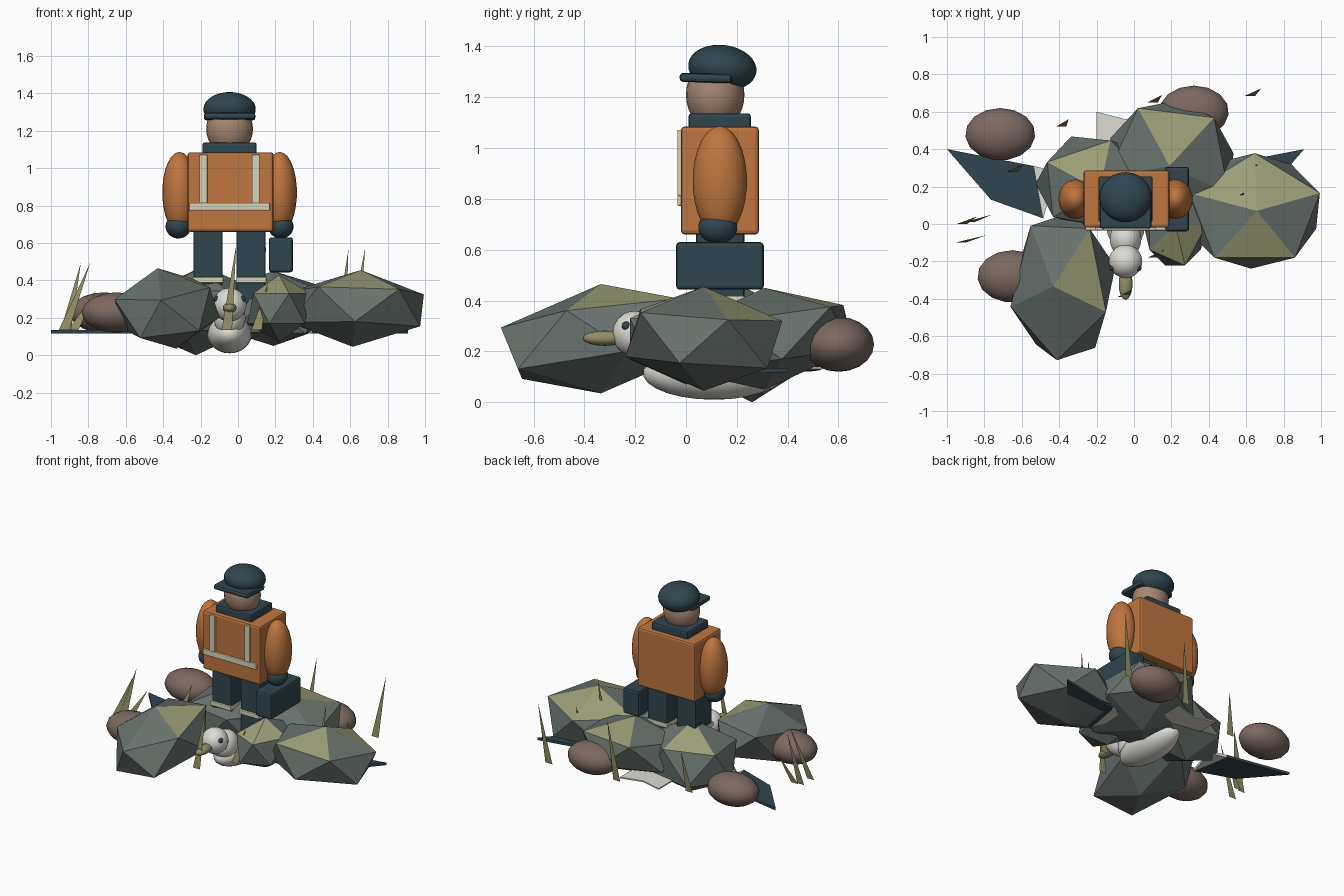
import bpy, bmesh, math
from mathutils import Matrix, Vector

cube = bpy.data.objects.get("Cube")
if cube:
    bpy.data.objects.remove(cube)


def material(name, r, g, b):
    m = bpy.data.materials.new(name)
    m.use_nodes = True
    m.diffuse_color = (r, g, b, 1)
    m.node_tree.nodes["Principled BSDF"].inputs["Base Color"].default_value = (r, g, b, 1)
    return m


orange = material("orange jacket", .52, .18, .05)
navy = material("dark navy", .03, .06, .078)
cream = material("cream reflective", .68, .65, .47)
skin = material("skin", .37, .24, .17)
brown = material("brown pebble", .2, .14, .12)
stone = material("grey stone", .14, .17, .155)
lichen = material("lichen green", .33, .34, .18)
white = material("bird white", .72, .71, .66)
straw = material("dry straw", .29, .28, .13)

CX = -.045  # centre line of the figure and the bird


def finish(name, bm, *mats):
    bmesh.ops.recalc_face_normals(bm, faces=bm.faces[:])
    mesh = bpy.data.meshes.new(name)
    bm.to_mesh(mesh)
    bm.free()
    for m in mats:
        mesh.materials.append(m)
    ob = bpy.data.objects.new(name, mesh)
    bpy.context.collection.objects.link(ob)
    return ob


def ball(name, mat, centre, radii, tilt=0, segs=20):
    bm = bmesh.new()
    bmesh.ops.create_uvsphere(bm, u_segments=segs, v_segments=segs * 2 // 3, radius=1)
    bm.transform(Matrix.Translation(centre) @ Matrix.Rotation(tilt, 4, 'X')
                 @ Matrix.Diagonal((*radii, 1)))
    for f in bm.faces:
        f.smooth = True
    return finish(name, bm, mat)


def box(name, mat, xs, ys, zs, bevel=.012, tilt=0):
    spans = (xs, ys, zs)
    bm = bmesh.new()
    bmesh.ops.create_cube(bm, size=1)
    bm.transform(Matrix.Diagonal((*[b - a for a, b in spans], 1)))
    bmesh.ops.bevel(bm, geom=bm.edges[:], offset=bevel, segments=2, affect='EDGES', profile=.5)
    bm.transform(Matrix.Translation([(a + b) / 2 for a, b in spans])
                 @ Matrix.Rotation(tilt, 4, 'X'))
    return finish(name, bm, mat)


def plate(name, mat, outline, z, side=1, thick=.018):
    bm = bmesh.new()
    f = bm.faces.new([bm.verts.new((CX + side * x, y, z)) for x, y in outline])
    up = bmesh.ops.extrude_face_region(bm, geom=[f])["geom"]
    bmesh.ops.translate(bm, vec=(0, 0, thick),
                        verts=[v for v in up if isinstance(v, bmesh.types.BMVert)])
    return finish(name, bm, mat)


def rock(name, centre, radii, turn, mossy, lean=(0, 0), slope=(0, 0)):
    """Faceted boulder; chosen sectors of the top cap carry lichen."""
    bm = bmesh.new()
    bmesh.ops.create_icosphere(bm, subdivisions=1, radius=1)
    for f in bm.faces:
        c = f.calc_center_median()
        sector = int(math.degrees(math.atan2(c.y, c.x)) % 360 // 72)
        f.material_index = int(c.z > .5 and sector in mossy)
    bm.transform(Matrix.Diagonal((*radii, 1)) @ Matrix.Rotation(math.radians(turn), 4, 'Z'))
    # Lean the peak sideways and slope the rim
    for v in bm.verts:
        x, y, z = v.co
        t = z / radii[2]
        v.co = Vector(centre) + Vector((x + lean[0] * t, y + lean[1] * t,
                                        z + slope[0] * x + slope[1] * y))
    return finish(name, bm, stone, lichen)


# Boulders
rock("rock_front_right", (-.38, -.335, .25), (.3, .44, .215), -20, {0}, (-.05, 0), (.13, .13))
rock("rock_left", (.635, .07, .25), (.41, .345, .205), 18, {0, 1, 3}, (.022, 0), (-.03, -.07))
rock("rock_back", (.19, .31, .25), (.39, .395, .2), 47, {0}, slope=(0, .14))
rock("rock_middle", (-.205, .22, .238), (.35, .28, .238), 5, {1}, (.02, -.04))
rock("rock_front_small", (.22, 0, .25), (.19, .26, .18), 0, {3, 4})

# Pebbles
for i, (x, y) in enumerate([(-.715, .48), (-.65, -.28), (.32, .6)]):
    ball(f"pebble_{i + 1}", brown, (x, y, .228), (.187, .14, .108), segs=15)

# Torso, collar, head and cap
box("jacket", orange, (-.27, .19), (-.02, .287), (.66, 1.085), .015)
box("collar", navy, (-.19, .1), (.01, .255), (1.07, 1.137))
ball("head", skin, (CX, .115, 1.21), (.125, .115, .14), segs=24)
ball("cap", navy, (CX, .143, 1.316), (.14, .135, .09), -.12, segs=24)
box("cap_brim", navy, (-.183, .093), (-.025, .18), (1.258, 1.294), .014, -.03)

# Reflective bands on the jacket front
box("waist_band", cream, (-.26, .17), (-.034, -.016), (.773, .814), .005)
for side in (-1, 1):
    label = "left" if side > 0 else "right"
    cx = CX + side * .14
    box(label + "_chest_band", cream, (cx - .021, cx + .021), (-.034, -.016), (.812, 1.072), .005)

    # Arms, hands, legs and cuffs
    cx = CX + side * .268
    ball(label + "_arm", orange, (cx, .133, .87), (.092, .107, .217))
    ball(label + "_hand", navy, (cx + side * .006, .125, .688), (.068, .077, .064))
    cx = CX + side * .115
    box(label + "_leg", navy, (cx - .078, cx + .078), (.04, .23), (.2, .68))
    box(label + "_cuff", cream, (cx - .082, cx + .082), (.025, .235), (.386, .417), .005)

    # Bird wings and eyes
    plate(label + "_wing", white, [(.44, .03), (.49, .31), (.37, .28)], .115, side)
    plate(label + "_wing_tip", navy, [(.44, .03), (.72, .13), (.955, .4), (.49, .31)], .117, side)
    ball(label + "_eye", navy, (CX + side * .069, -.235, .3), (.016, .018, .018), segs=12)

# Carried case
box("case", navy, (.165, .294), (-.039, .306), (.443, .63), .014)

# Bird body, neck, head, beak and tail
ball("bird_body", white, (CX, .11, .115), (.12, .28, .105))
ball("bird_neck", white, (CX, -.08, .2), (.085, .1, .1))
ball("bird_head", white, (CX, -.2, .27), (.09, .09, .09))
ball("bird_beak", straw, (CX, -.32, .252), (.038, .087, .03), segs=14)
plate("bird_tail", white, [(-.06, .3), (.06, .3), (.155, .42), (.155, .6),
                           (0, .56), (-.155, .6), (-.155, .42)], .13, thick=.009)

# Grass blades: base x, y, sideways lean, height
blades = [(-.93, -.1, .14, .36), (-.88, .01, .12, .21), (-.92, 0, .08, .36),
          (-.65, .28, .06, .2), (-.39, .52, .04, .3), (.1, .65, .05, .45),
          (.62, .685, .06, .44), (.55, .13, .04, .43), (.62, .28, .04, .27),
          (.1, -.18, .06, .25), (-.06, -.39, .05, .45)]
for i, (x, y, lean, height) in enumerate(blades):
    bm = bmesh.new()
    base = Vector((x, y, .135))
    bm.faces.new([bm.verts.new(base + Vector(d)) for d in
                  ((-.028, 0, 0), (.028, 0, 0), (lean, .04, height))])
    finish(f"grass_blade_{i + 1}", bm, straw)
